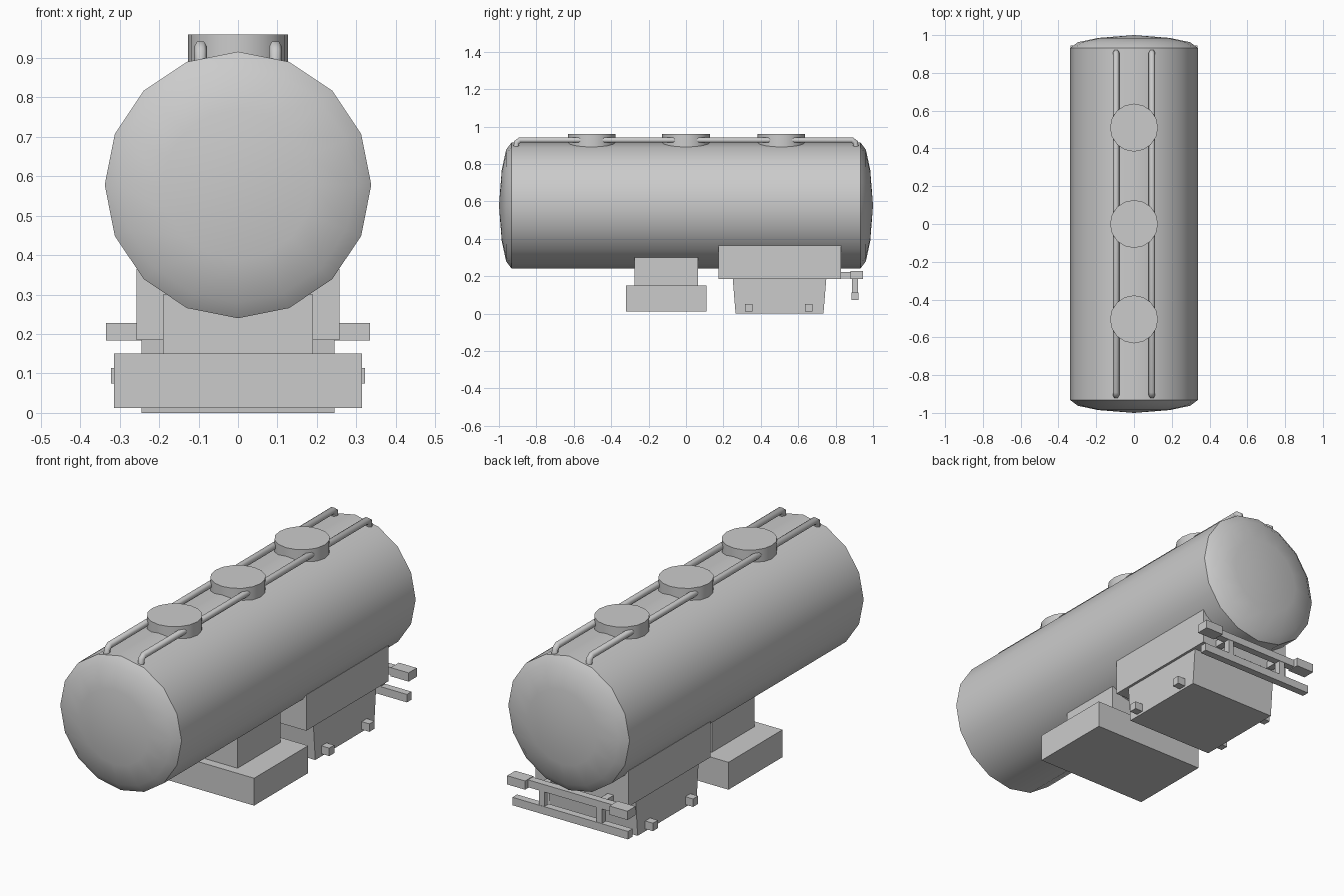
import bpy, bmesh, math

if "Cube" in bpy.data.objects:
    bpy.data.objects.remove(bpy.data.objects["Cube"])

TANK_Z = 0.578


def make_object(name, verts, faces, smooth=False):
    mesh = bpy.data.meshes.new(name)
    mesh.from_pydata(verts, [], faces)
    bm = bmesh.new()
    bm.from_mesh(mesh)
    bmesh.ops.recalc_face_normals(bm, faces=bm.faces)
    bm.to_mesh(mesh)
    bm.free()
    obj = bpy.data.objects.new(name, mesh)
    bpy.context.collection.objects.link(obj)
    if smooth:
        shade(obj)
    return obj


def shade(obj):
    bpy.ops.object.select_all(action='DESELECT')
    obj.select_set(True)
    bpy.context.view_layer.objects.active = obj
    bpy.ops.object.shade_smooth_by_angle(angle=math.radians(35))


def side_prism(name, x0, x1, profile):
    """Extrude a (y, z) profile along x."""
    n = len(profile)
    verts = [(x, y, z) for x in (x0, x1) for y, z in profile]
    faces = [tuple(range(n)), tuple(range(n, 2 * n))]
    faces += [(i, (i + 1) % n, n + (i + 1) % n, n + i) for i in range(n)]
    return make_object(name, verts, faces)


def box(name, x0, x1, y0, y1, z0, z1):
    return side_prism(name, x0, x1, [(y0, z0), (y1, z0), (y1, z1), (y0, z1)])


def mirrored_box(name, x0, x1, *yz):
    for side, s in (("left", -1), ("right", 1)):
        box(f"{name}_{side}", s * x0, s * x1, *yz)


# Tank: 16-sided lathe along y with shallow domed ends
half = [(0.338, 0.932), (0.298, 0.962), (0.19, 0.985)]
rings = [(r, -y) for r, y in reversed(half)] + half
N = 16
verts = [(r * math.sin(2 * math.pi * k / N), y, TANK_Z + r * math.cos(2 * math.pi * k / N))
         for r, y in rings for k in range(N)]
faces = [(i * N + k, i * N + (k + 1) % N, (i + 1) * N + (k + 1) % N, (i + 1) * N + k)
         for i in range(len(rings) - 1) for k in range(N)]
front, back = len(verts), len(verts) + 1
verts += [(0, -1, TANK_Z), (0, 1, TANK_Z)]
last = (len(rings) - 1) * N
for k in range(N):
    faces.append((front, k, (k + 1) % N))
    faces.append((back, last + k, last + (k + 1) % N))
make_object("tank", verts, faces, smooth=True)

# Filler hatches
for label, y in (("front", -0.505), ("middle", 0.0), ("rear", 0.51)):
    bpy.ops.mesh.primitive_cylinder_add(vertices=16, radius=0.127, depth=0.09,
                                        location=(0, y, 0.914))
    hatch = bpy.context.object
    hatch.name = f"hatch_{label}"
    shade(hatch)

# Handrails along the top, ends bent down to the tank
path = [(-0.908, 0.89), (-0.906, 0.915), (-0.888, 0.928),
        (0.888, 0.928), (0.906, 0.915), (0.908, 0.89)]
for side, x in (("left", -0.095), ("right", 0.095)):
    curve = bpy.data.curves.new(f"handrail_{side}", 'CURVE')
    curve.dimensions = '3D'
    curve.bevel_depth = 0.017
    curve.bevel_resolution = 1
    curve.use_fill_caps = True
    spline = curve.splines.new('POLY')
    spline.points.add(len(path) - 1)
    for p, (y, z) in zip(spline.points, path):
        p.co = (x, y, z, 1)
    rail = bpy.data.objects.new(curve.name, curve)
    bpy.context.collection.objects.link(rail)
    bpy.ops.object.select_all(action='DESELECT')
    rail.select_set(True)
    bpy.context.view_layer.objects.active = rail
    bpy.ops.object.convert(target='MESH')
    bpy.ops.object.shade_smooth_by_angle(angle=math.radians(65))

# Middle equipment box and its mount
box("equipment_mount", -0.19, 0.19, -0.275, 0.065, 0.15, 0.30)
box("equipment_box", -0.314, 0.314, -0.32, 0.11, 0.012, 0.15)

# Rear chassis block with tapered axle housing
box("chassis_block", -0.258, 0.258, 0.175, 0.828, 0.185, 0.365)
side_prism("axle_housing", -0.245, 0.245,
           [(0.265, 0.0), (0.735, 0.0), (0.75, 0.185), (0.25, 0.185)])
for label, y in (("front", 0.335), ("rear", 0.655)):
    mirrored_box(f"axle_stub_{label}", 0.24, 0.288, y - 0.02, y + 0.02, 0.012, 0.052)

# Rear bumper: arms, beam, light blocks, posts and lower bar
mirrored_box("bumper_arm", 0.143, 0.177, 0.82, 0.89, 0.188, 0.222)
box("bumper_beam", -0.24, 0.24, 0.885, 0.922, 0.188, 0.225)
mirrored_box("light_block", 0.235, 0.335, 0.88, 0.945, 0.184, 0.228)
mirrored_box("bumper_post", 0.145, 0.175, 0.887, 0.92, 0.11, 0.19)
box("bumper_lower_bar", -0.322, 0.322, 0.885, 0.922, 0.074, 0.114)
